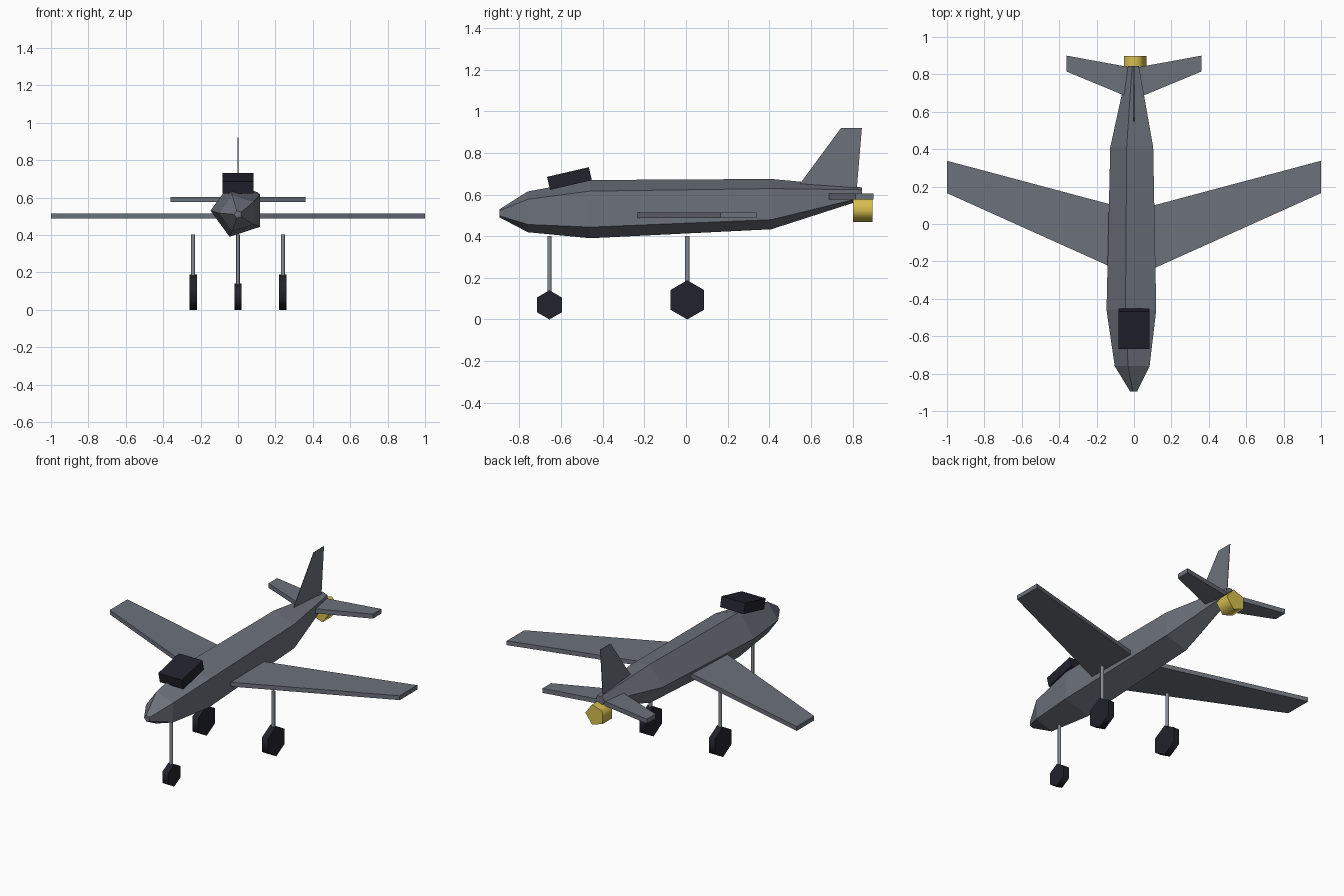
import bpy
import bmesh
from math import sin, cos, pi, radians
from mathutils import Vector, Matrix

cube = bpy.data.objects.get("Cube")
if cube:
    bpy.data.objects.remove(cube, do_unlink=True)


def material(name, *rgb):
    mat = bpy.data.materials.new(name)
    mat.use_nodes = True
    mat.diffuse_color = (*rgb, 1)
    mat.node_tree.nodes["Principled BSDF"].inputs["Base Color"].default_value = (*rgb, 1)
    return mat


grey = material("airframe grey", 0.15, 0.165, 0.195)
dark = material("dark rubber and glass", 0.016, 0.016, 0.026)
steel = material("strut steel", 0.24, 0.27, 0.3)
gold = material("exhaust gold", 0.68, 0.52, 0.08)


def loft(name, rings, mat, smooth=False):
    """Skin a list of equal-length rings and cap both ends."""
    bm = bmesh.new()
    loops = [[bm.verts.new(p) for p in ring] for ring in rings]
    n = len(loops[0])
    for a, b in zip(loops, loops[1:]):
        for i in range(n):
            j = (i + 1) % n
            bm.faces.new((a[i], a[j], b[j], b[i]))
    bm.faces.new(loops[0])
    bm.faces.new(loops[-1])
    bmesh.ops.recalc_face_normals(bm, faces=bm.faces)
    mesh = bpy.data.meshes.new(name)
    bm.to_mesh(mesh)
    bm.free()
    mesh.materials.append(mat)
    obj = bpy.data.objects.new(name, mesh)
    bpy.context.collection.objects.link(obj)
    if smooth:
        bpy.ops.object.select_all(action="DESELECT")
        obj.select_set(True)
        bpy.context.view_layer.objects.active = obj
        bpy.ops.object.shade_smooth_by_angle(angle=radians(80))
    return obj


def ring(sides, radius, centre, axis, phase=0.0):
    """Regular polygon around a point, facing along the given axis."""
    points = []
    for i in range(sides):
        a = phase + 2 * pi * i / sides
        u, v = radius * cos(a), radius * sin(a)
        offset = {"x": (0, u, v), "y": (u, 0, v), "z": (u, v, 0)}[axis]
        points.append(Vector(centre) + Vector(offset))
    return points


def prism(name, sides, radius, start, end, axis, mat, phase=0.0):
    rings = [ring(sides, radius, c, axis, phase) for c in (start, end)]
    return loft(name, rings, mat, smooth=True)


def plate(name, outline, thickness, mat):
    """Flat panel: outline extruded evenly along z (or x for upright panels)."""
    upright = all(p[0] == 0 for p in outline)
    half = Vector((thickness / 2, 0, 0) if upright else (0, 0, thickness / 2))
    return loft(name, [[Vector(p) + s * half for p in outline] for s in (-1, 1)], mat)


# Five-sided fuselage: y, centre height, radius
stations = [(-0.895, 0.51, 0.021), (-0.76, 0.517, 0.103), (-0.46, 0.53, 0.147),
            (0.41, 0.554, 0.127), (0.845, 0.604, 0.032)]
loft("fuselage", [ring(5, r, (0, y, z), "y", pi) for y, z, r in stations], grey)

# Wings, tailplanes and main landing gear on both sides
for side, s in (("left", 1), ("right", -1)):
    plate(side + "_wing", [(s * 0.04, -0.267, 0.501), (s, 0.165, 0.501),
                           (s, 0.338, 0.501), (s * 0.04, 0.082, 0.501)], 0.027, grey)
    plate(side + "_tailplane", [(s * 0.005, 0.668, 0.59), (s * 0.36, 0.815, 0.59),
                                (s * 0.36, 0.9, 0.59), (s * 0.005, 0.835, 0.59)], 0.028, grey)
    x = s * 0.24
    prism(side + "_main_strut", 8, 0.011, (x, 0.006, 0.1), (x, 0.006, 0.402), "z", steel)
    prism(side + "_main_wheel", 6, 0.094, (x - 0.02, 0.006, 0.094),
          (x + 0.02, 0.006, 0.094), "x", dark, pi / 2)

# Very thin upright fin
plate("tail_fin", [(0, 0.535, 0.635), (0, 0.745, 0.92), (0, 0.845, 0.92), (0, 0.819, 0.61)],
      0.003, grey)

# Nose gear
prism("nose_strut", 8, 0.01, (0, -0.656, 0.08), (0, -0.656, 0.402), "z", steel)
prism("nose_wheel", 6, 0.07, (-0.02, -0.656, 0.07), (0.02, -0.656, 0.07), "x", dark, pi / 2)

# Tilted cockpit block
canopy = loft("canopy", [[(x, -0.103, -0.032), (x, 0.103, -0.032),
                          (x, 0.103, 0.032), (x, -0.103, 0.032)] for x in (-0.082, 0.082)], dark)
canopy.data.transform(Matrix.Translation((0, -0.56, 0.677)) @ Matrix.Rotation(radians(13), 4, "X"))

# Tail exhaust
prism("exhaust", 5, 0.066, (0, 0.803, 0.53), (0, 0.897, 0.53), "y", gold)
